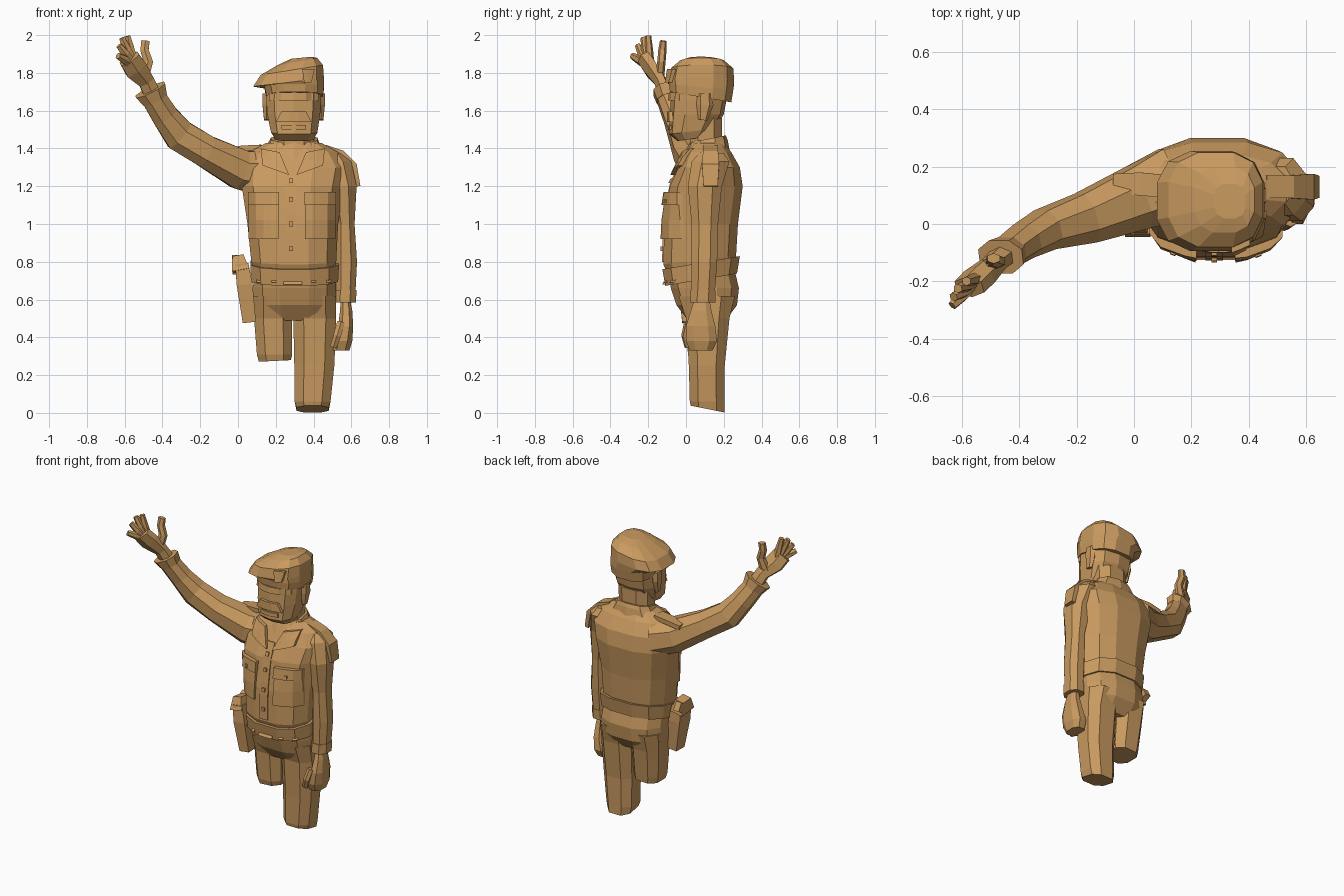
import bpy, bmesh, math
from mathutils import Vector
from mathutils.bvhtree import BVHTree

tan = bpy.data.materials.new("tan_clay")
tan.diffuse_color = (0.58, 0.32, 0.115, 1)


def section(n, p):
    """Unit cross-section with flats on the axes; p < 1 makes it boxier."""
    pts = []
    for i in range(n):
        a = 2 * math.pi * (i + 0.5) / n
        c, s = math.cos(a), math.sin(a)
        pts.append((math.copysign(abs(c) ** p, c), math.copysign(abs(s) ** p, s)))
    m = max(abs(q[0]) for q in pts)
    k = max(abs(q[1]) for q in pts)
    return [(x / m, y / k) for x, y in pts]


def finish(name, bm):
    bmesh.ops.recalc_face_normals(bm, faces=bm.faces)
    me = bpy.data.meshes.new(name)
    bm.to_mesh(me)
    bm.free()
    me.materials.append(tan)
    ob = bpy.data.objects.new(name, me)
    bpy.context.collection.objects.link(ob)
    return ob


def skin(name, rings):
    bm = bmesh.new()
    vs = [[bm.verts.new(p) for p in r] for r in rings]
    n = len(vs[0])
    for a, b in zip(vs, vs[1:]):
        for i in range(n):
            j = (i + 1) % n
            bm.faces.new((a[i], a[j], b[j], b[i]))
    bm.faces.new(vs[0])
    bm.faces.new(vs[-1])
    return finish(name, bm)


def stack(name, rows, n=12, p=0.8):
    """Horizontal rings: z, x0, x1, y0, y1, slope in x, slope in y."""
    rings = []
    for row in rows:
        z, x0, x1, y0, y1, sx, sy = (tuple(row) + (0, 0))[:7]
        rings.append([((x0 + x1) / 2 + u * (x1 - x0) / 2, (y0 + y1) / 2 + v * (y1 - y0) / 2,
                       z + sx * u * (x1 - x0) / 2 + sy * v * (y1 - y0) / 2)
                      for u, v in section(n, p)])
    return skin(name, rings)


def tube(name, path, n=8, p=0.9):
    """Sweep along points: x, y, z, radius in the xz plane, radius in depth."""
    c = [Vector(q[:3]) for q in path]
    rings = []
    for i, q in enumerate(path):
        t = (c[min(i + 1, len(c) - 1)] - c[max(i - 1, 0)]).normalized()
        a = t.cross(Vector((0, 1, 0))).normalized()
        b = t.cross(a)
        rings.append([c[i] + a * u * q[3] + b * v * q[4] for u, v in section(n, p)])
    return skin(name, rings)


def panel(name, target, corners, nx=3, nz=1, thick=0.015):
    """Raised patch projected from the front; corners (x, z): bl, br, tr, tl."""
    bm = bmesh.new()
    bm.from_mesh(target.data)
    tree = BVHTree.FromBMesh(bm)
    bm.free()
    bl, br, tr, tl = [Vector(q) for q in corners]
    bm = bmesh.new()
    layers = []
    for off in (-thick, 0.02):
        grid = []
        for j in range(nz + 1):
            row = []
            for i in range(nx + 1):
                q = bl.lerp(br, i / nx).lerp(tl.lerp(tr, i / nx), j / nz)
                hit = tree.ray_cast(Vector((q.x, -2, q.y)), Vector((0, 1, 0)))[0]
                if hit is None:
                    hit = tree.find_nearest(Vector((q.x, 0, q.y)))[0]
                row.append(bm.verts.new((q.x, hit.y + off, q.y)))
            grid.append(row)
        layers.append(grid)
        for j in range(nz):
            for i in range(nx):
                bm.faces.new((grid[j][i], grid[j][i + 1], grid[j + 1][i + 1], grid[j + 1][i]))
    rims = []
    for g in layers:
        rims.append(g[0] + [r[-1] for r in g[1:]] + g[-1][-2::-1] + [r[0] for r in g[-2:0:-1]])
    for i in range(len(rims[0])):
        j = (i + 1) % len(rims[0])
        bm.faces.new((rims[0][i], rims[0][j], rims[1][j], rims[1][i]))
    return finish(name, bm)


def rect(x0, x1, z0, z1):
    return [(x0, z0), (x1, z0), (x1, z1), (x0, z1)]


# Shirt body
shirt = stack("shirt", [
    (0.74, 0.09, 0.51, -0.09, 0.25, 0, 0.15), (0.81, 0.07, 0.52, -0.12, 0.265, 0, 0.12),
    (1.00, 0.05, 0.53, -0.115, 0.275), (1.20, 0.02, 0.56, -0.085, 0.30),
    (1.30, 0.02, 0.58, -0.04, 0.285), (1.38, 0.06, 0.53, 0.0, 0.24),
    (1.43, 0.15, 0.44, 0.03, 0.2)])

# Trousers
stack("trouser_hips", [
    (0.76, 0.085, 0.515, -0.095, 0.25, 0, 0.15), (0.66, 0.08, 0.52, -0.08, 0.28),
    (0.57, 0.08, 0.52, -0.05, 0.27), (0.49, 0.10, 0.51, 0.01, 0.21)])
stack("standing_leg", [
    (0.62, 0.28, 0.52, -0.04, 0.26), (0.50, 0.293, 0.52, 0.0, 0.23),
    (0.25, 0.298, 0.51, 0.015, 0.205), (0.06, 0.30, 0.49, 0.02, 0.205),
    (0.02, 0.31, 0.48, 0.025, 0.205, 0, -0.2)], 8, 0.75)
stack("cut_off_leg", [
    (0.62, 0.08, 0.31, -0.04, 0.26), (0.50, 0.085, 0.287, 0.0, 0.23),
    (0.31, 0.10, 0.287, 0.01, 0.205), (0.275, 0.11, 0.28, 0.02, 0.20, 0.05, 0)], 8, 0.75)

# Belt, loops and buckle
belt = stack("belt", [(0.705, 0.07, 0.53, -0.11, 0.27, 0, 0.17),
                      (0.795, 0.065, 0.535, -0.125, 0.285, 0, 0.17)])
panel("buckle", belt, rect(0.24, 0.34, 0.68, 0.775), 2)
for i, x in enumerate((0.11, 0.19, 0.40, 0.48)):
    panel("belt_loop_%d" % i, belt, rect(x - 0.012, x + 0.012, 0.69, 0.785), 1)

# Holster and grip
tube("holster", [(0.02, 0.02, 0.79, 0.035, 0.055), (0.035, 0.02, 0.68, 0.042, 0.06),
                 (0.06, 0.025, 0.48, 0.035, 0.045)], 4)
tube("holster_flap", [(0.0, 0.03, 0.83, 0.03, 0.04), (0.015, 0.02, 0.75, 0.045, 0.065)], 4)
tube("pistol_grip", [(-0.01, 0.02, 0.76, 0.02, 0.03), (-0.012, 0.11, 0.81, 0.02, 0.03)], 4)

# Pockets, placket and buttons
for side, x in (("left", 0.135), ("right", 0.435)):
    panel(side + "_pocket", shirt, rect(x - 0.08, x + 0.08, 0.92, 1.12), 4, 2, 0.018)
    panel(side + "_pocket_flap", shirt, rect(x - 0.083, x + 0.083, 1.10, 1.17), 4, 1, 0.03)
    panel(side + "_pocket_button", shirt, rect(x - 0.01, x + 0.01, 1.11, 1.13), 1, 1, 0.037)
panel("placket", shirt, rect(0.25, 0.31, 0.80, 1.30), 1, 6, 0.007)
for i, z in enumerate((0.87, 1.0, 1.13, 1.23)):
    panel("shirt_button_%d" % i, shirt, rect(0.27, 0.29, z - 0.012, z + 0.012), 1, 1, 0.016)

# Collar and lapels
stack("collar", [(1.37, 0.12, 0.47, -0.02, 0.23, 0, 0.2),
                 (1.42, 0.16, 0.43, 0.0, 0.22, 0, 0.25),
                 (1.45, 0.175, 0.42, 0.02, 0.21, 0, 0.2)], 10)
for s in (-1, 1):
    c = 0.29
    panel("lapel_%d" % (s + 1), shirt,
          [(c + s * 0.02, 1.26), (c + s * 0.16, 1.31), (c + s * 0.17, 1.40), (c + s * 0.07, 1.38)],
          3, 2, 0.025)

# Neck, head and ears
stack("neck", [(1.38, 0.19, 0.40, 0.02, 0.19), (1.56, 0.19, 0.41, 0.02, 0.19)], 8)
head = stack("head", [
    (1.45, 0.20, 0.40, -0.045, 0.10, 0, 0.15), (1.49, 0.175, 0.42, -0.09, 0.15, 0, 0.12),
    (1.58, 0.155, 0.435, -0.085, 0.20), (1.66, 0.15, 0.44, -0.08, 0.215),
    (1.74, 0.16, 0.44, -0.07, 0.21)], 10, 0.7)
for side, x in (("left", 0.15), ("right", 0.44)):
    tube(side + "_ear", [(x, 0.09, 1.55, 0.012, 0.025), (x, 0.10, 1.63, 0.02, 0.045),
                         (x, 0.10, 1.69, 0.02, 0.04)], 6)

# Face details
panel("glasses", head, rect(0.165, 0.425, 1.655, 1.695), 4, 1, 0.015)
panel("moustache", head, [(0.20, 1.54), (0.39, 1.54), (0.36, 1.595), (0.23, 1.595)], 3, 1, 0.02)
panel("lower_lip", head, rect(0.23, 0.36, 1.50, 1.525), 3, 1, 0.01)

# Beret, drooping to one side
cap = stack("beret", [
    (1.672, 0.15, 0.45, -0.085, 0.24, 0, -0.17), (1.725, 0.14, 0.455, -0.09, 0.25, 0, -0.1),
    (1.75, 0.08, 0.455, -0.095, 0.255, 0.12, 0), (1.815, 0.12, 0.45, -0.08, 0.25, 0.16, 0),
    (1.86, 0.21, 0.42, -0.03, 0.2, 0.18, 0), (1.88, 0.28, 0.39, 0.02, 0.14, 0.1, 0)], 12, 0.75)
panel("cap_badge", cap, [(0.35, 1.75), (0.39, 1.75), (0.405, 1.82), (0.34, 1.82)], 2, 1, 0.02)

# Raised arm
tube("raised_sleeve", [
    (0.14, 0.14, 1.27, 0.12, 0.13), (0.01, 0.09, 1.29, 0.105, 0.11),
    (-0.17, 0.02, 1.385, 0.085, 0.088), (-0.31, -0.02, 1.47, 0.085, 0.07),
    (-0.385, -0.06, 1.57, 0.07, 0.06), (-0.45, -0.105, 1.675, 0.065, 0.052)])
tube("raised_cuff", [(-0.44, -0.10, 1.66, 0.068, 0.055), (-0.465, -0.115, 1.71, 0.085, 0.06)])
tube("raised_palm", [
    (-0.45, -0.105, 1.68, 0.045, 0.04), (-0.485, -0.135, 1.755, 0.042, 0.035),
    (-0.54, -0.185, 1.82, 0.06, 0.04), (-0.575, -0.22, 1.875, 0.055, 0.04)], 6)
for nm, a, b in (("index", (-0.565, -0.195, 1.91), (-0.585, -0.20, 1.995)),
                 ("middle", (-0.585, -0.215, 1.92), (-0.615, -0.225, 1.985)),
                 ("ring", (-0.595, -0.235, 1.90), (-0.63, -0.255, 1.945)),
                 ("little", (-0.60, -0.25, 1.87), (-0.635, -0.285, 1.89))):
    tube(nm + "_finger", [(-0.545, -0.19, 1.83, 0.024, 0.024), a + (0.022, 0.022),
                          b + (0.015, 0.016)], 6)
tube("raised_thumb", [(-0.50, -0.14, 1.78, 0.03, 0.025), (-0.475, -0.13, 1.86, 0.025, 0.022),
                      (-0.495, -0.125, 1.92, 0.022, 0.022), (-0.49, -0.12, 1.97, 0.022, 0.018)], 6)

# Hanging arm
stack("hanging_sleeve", [
    (1.375, 0.47, 0.55, 0.07, 0.2), (1.33, 0.44, 0.60, 0.03, 0.23),
    (1.20, 0.47, 0.628, 0.01, 0.19), (1.00, 0.52, 0.617, 0.03, 0.17),
    (0.80, 0.515, 0.63, 0.03, 0.165), (0.60, 0.517, 0.62, 0.03, 0.15)], 8, 0.9)
stack("hanging_cuff", [(0.65, 0.51, 0.627, 0.025, 0.157), (0.585, 0.508, 0.625, 0.022, 0.155)], 8, 0.9)
stack("hanging_hand", [
    (0.62, 0.545, 0.59, 0.05, 0.12), (0.54, 0.54, 0.605, 0.025, 0.135),
    (0.46, 0.53, 0.61, 0.0, 0.155), (0.38, 0.505, 0.605, 0.0, 0.165),
    (0.33, 0.50, 0.59, 0.02, 0.14)], 8)
tube("hanging_thumb", [(0.545, 0.01, 0.48, 0.02, 0.02), (0.525, -0.005, 0.41, 0.02, 0.02),
                       (0.505, 0.01, 0.35, 0.018, 0.018)], 6)

# Shoulder straps
tube("left_shoulder_strap", [(0.12, 0.13, 1.405, 0.015, 0.04), (0.02, 0.14, 1.40, 0.015, 0.04),
                             (-0.07, 0.14, 1.385, 0.015, 0.035)], 4)
tube("right_shoulder_strap", [(0.46, 0.13, 1.405, 0.015, 0.04), (0.55, 0.13, 1.375, 0.015, 0.04),
                              (0.615, 0.13, 1.31, 0.015, 0.045), (0.635, 0.13, 1.20, 0.013, 0.038)], 4)
